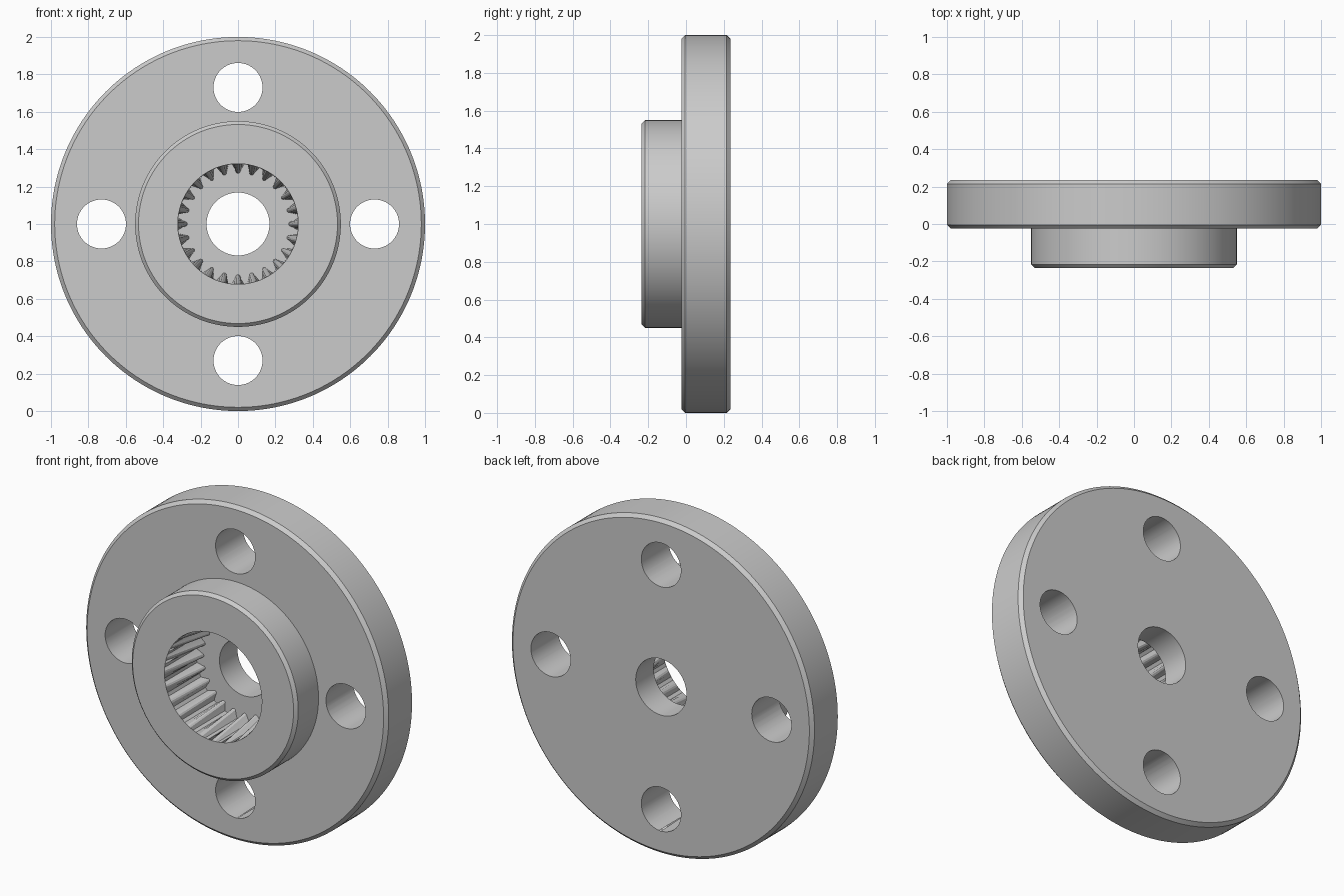
import bpy, bmesh, math

if "Cube" in bpy.data.objects:
    bpy.data.objects.remove(bpy.data.objects["Cube"])

TEETH, SEG = 24, 192
CZ = 1.0
# inner radius across one spline tooth, starting at its tip
TOOTH = [0.27, 0.275, 0.298, 0.32, 0.32, 0.32, 0.298, 0.275]


def spline(i):
    return TOOTH[i % len(TOOTH)]


# closed lathe profile (radius, y): flange, stepped hub, splined socket, bore
profile = [
    (0.168, 0.235), (0.98, 0.235), (1.0, 0.215), (1.0, -0.005), (0.98, -0.025),
    (0.55, -0.025), (0.55, -0.217), (0.532, -0.235), (0.322, -0.235),
    (spline, 0.065), (0.168, 0.065),
]

bm = bmesh.new()
rings = []
for r, y in profile:
    ring = []
    for i in range(SEG):
        a = math.tau * i / SEG
        rad = r(i) if callable(r) else r
        ring.append(bm.verts.new((rad * math.sin(a), y, CZ + rad * math.cos(a))))
    rings.append(ring)
for k, ring in enumerate(rings):
    nxt = rings[(k + 1) % len(rings)]
    for i in range(SEG):
        j = (i + 1) % SEG
        bm.faces.new((ring[i], ring[j], nxt[j], nxt[i]))
bmesh.ops.recalc_face_normals(bm, faces=bm.faces)
mesh = bpy.data.meshes.new("flanged_hub")
bm.to_mesh(mesh)
bm.free()
hub = bpy.data.objects.new("flanged_hub", mesh)
bpy.context.collection.objects.link(hub)

# four bolt holes through the flange
for n in range(4):
    a = math.tau * n / 4
    bpy.ops.mesh.primitive_cylinder_add(
        vertices=64, radius=0.131, depth=1, rotation=(math.pi / 2, 0, 0),
        location=(0.73 * math.sin(a), 0, CZ + 0.73 * math.cos(a)))
    cutter = bpy.context.object
    cutter.name = "bolt_hole_cutter"
    cutter.hide_render = True
    bpy.ops.object.select_all(action='DESELECT')
    hub.select_set(True)
    bpy.context.view_layer.objects.active = hub
    mod = hub.modifiers.new("bolt_hole", 'BOOLEAN')
    mod.operation = 'DIFFERENCE'
    mod.solver = 'EXACT'
    mod.object = cutter
    bpy.ops.object.modifier_apply(modifier=mod.name)
    bpy.data.objects.remove(cutter)

# smooth round walls, crisp chamfers and teeth
bpy.ops.object.shade_smooth_by_angle(angle=math.radians(25))
